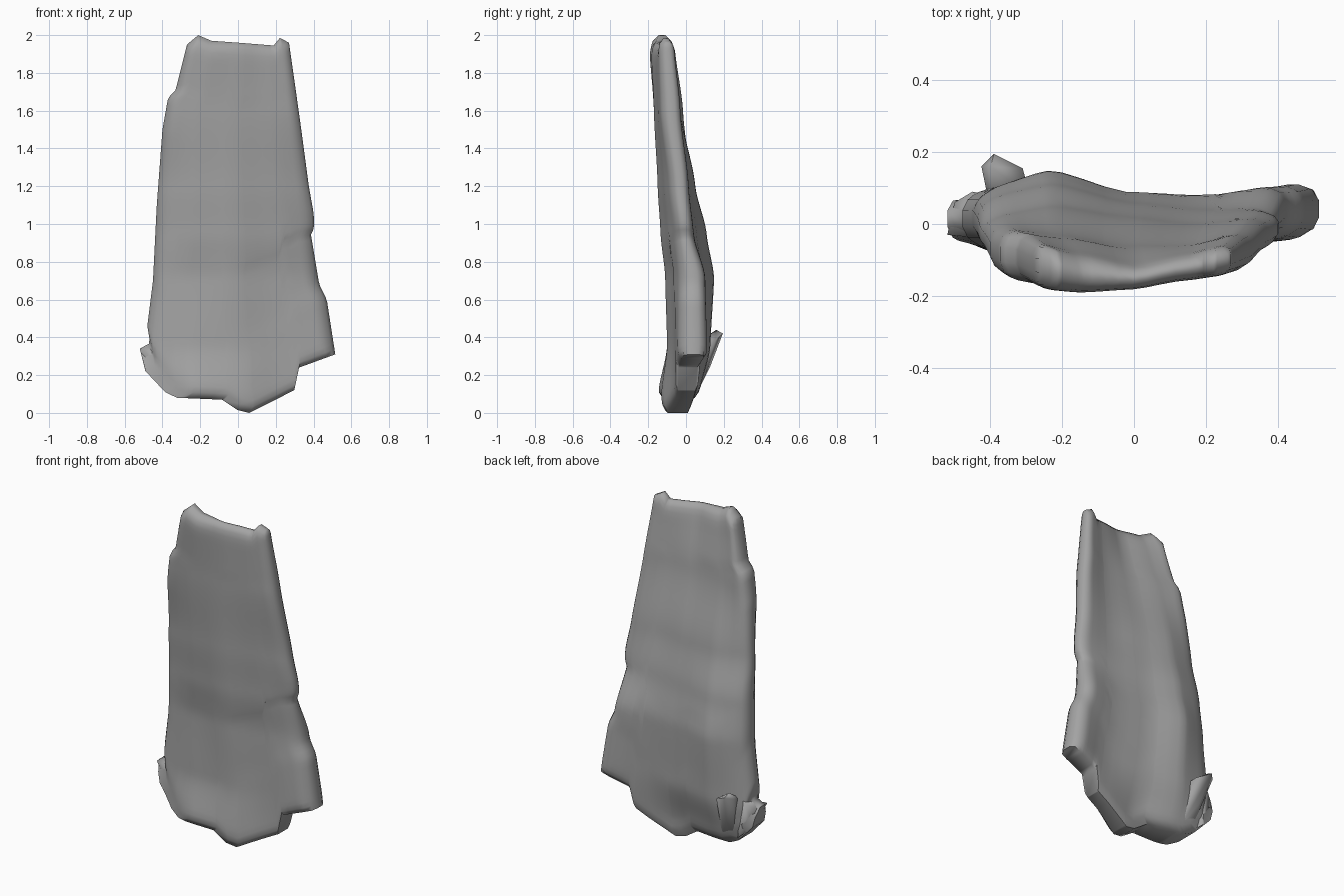
import bpy
import bmesh
import math

cube = bpy.data.objects.get("Cube")
if cube:
    bpy.data.objects.remove(cube, do_unlink=True)

stone = bpy.data.materials.new("weathered grey")
stone.use_nodes = True
grey = (0.37, 0.37, 0.37, 1)
stone.diffuse_color = grey
shader = stone.node_tree.nodes["Principled BSDF"]
shader.inputs["Base Color"].default_value = grey
shader.inputs["Roughness"].default_value = 0.9


def interpolate(points, t, smooth=False):
    """Piecewise interpolation through (position, value) pairs."""
    if t <= points[0][0]:
        return points[0][1]
    for (a, start), (b, end) in zip(points, points[1:]):
        if t <= b:
            f = (t - a) / (b - a)
            if smooth:
                f = f * f * (3 - 2 * f) * 0.5 + f * 0.5
            return start + (end - start) * f
    return points[-1][1]


def finish(name, bm, angle):
    """Turn a bmesh into a shaded object."""
    bmesh.ops.recalc_face_normals(bm, faces=bm.faces)
    mesh = bpy.data.meshes.new(name)
    bm.to_mesh(mesh)
    bm.free()
    mesh.materials.append(stone)
    obj = bpy.data.objects.new(name, mesh)
    bpy.context.collection.objects.link(obj)
    bpy.ops.object.select_all(action="DESELECT")
    obj.select_set(True)
    bpy.context.view_layer.objects.active = obj
    bpy.ops.object.shade_smooth_by_angle(angle=math.radians(angle))


# Broken outline: side edges by height, rims by position across the slab
right_edge = [(0.34, -0.52), (0.37, -0.465), (0.46, -0.48), (0.7, -0.45), (1.1, -0.43),
              (1.5, -0.4), (1.67, -0.37), (1.71, -0.33), (1.95, -0.27)]
left_edge = [(0.31, 0.515), (0.6, 0.47), (0.68, 0.43), (0.8, 0.41), (0.95, 0.385), (0.98, 0.405),
             (1.06, 0.4), (1.2, 0.375), (1.5, 0.335), (1.75, 0.3), (1.96, 0.27)]
bottom_rim = [(0, 0.34), (0.03, 0.22), (0.13, 0.11), (0.19, 0.08), (0.42, 0.07),
              (0.5, 0.015), (0.56, 0), (0.79, 0.12), (0.815, 0.24), (1, 0.31)]
top_rim = [(0, 1.95), (0.11, 2), (0.24, 1.97), (0.5, 1.96), (0.85, 1.945),
           (0.91, 1.985), (1, 1.96)]

# Depth of the front and back skins at a few heights, five stations across
levels = [0.1, 0.35, 0.72, 0.95, 1.2, 1.6, 1.95]
front = [(-0.06, -0.15, -0.13, -0.06, -0.03),
         (-0.06, -0.1, -0.1, -0.06, -0.04),
         (-0.06, -0.09, -0.11, -0.07, -0.03),
         (-0.07, -0.12, -0.135, -0.1, -0.05),
         (-0.09, -0.14, -0.15, -0.12, -0.08),
         (-0.15, -0.17, -0.17, -0.15, -0.13),
         (-0.18, -0.195, -0.185, -0.16, -0.14)]
back = [(0.08, 0.07, 0.02, 0.06, 0.1),
        (0.09, 0.13, 0.08, 0.07, 0.125),
        (0.09, 0.15, 0.09, 0.08, 0.11),
        (0.07, 0.11, 0.06, 0.04, 0.04),
        (0.02, 0.05, 0.02, 0, 0.02),
        (-0.01, -0.03, -0.06, -0.06, -0.02),
        (-0.05, -0.09, -0.12, -0.09, -0.055)]


def depth(skin, u, z):
    stations = [(level, interpolate([(i / 4, y) for i, y in enumerate(row)], u, True))
                for level, row in zip(levels, skin)]
    return interpolate(stations, z, True)


def roundness(distance, reach, thin):
    """Share of the full thickness near a worn edge."""
    f = min(1, distance / reach)
    return thin + (1 - thin) * math.sqrt(f * (2 - f))


def skin_point(skin, u, v, z):
    full = min(roundness(min(u, 1 - u), 0.09, 0.3),
               roundness(1 - v, 0.05, 0.3), roundness(v, 0.04, 0.75))
    middle = (depth(front, u, z) + depth(back, u, z)) / 2
    return middle + (depth(skin, u, z) - middle) * full


# Slab: two lofted skins joined around the rim
columns = sorted({u for u, z in bottom_rim + top_rim} | {i / 14 for i in range(15)}
                 | {0.015, 0.05, 0.95, 0.985})
rows = 60
bm = bmesh.new()
skins = []
for skin in (front, back):
    grid = []
    for r in range(rows + 1):
        v = r / rows
        heights = [interpolate(bottom_rim, u) * (1 - v) + interpolate(top_rim, u) * v
                   for u in columns]
        x0 = interpolate(right_edge, heights[0])
        x1 = interpolate(left_edge, heights[-1])
        grid.append([bm.verts.new((x0 + (x1 - x0) * u, skin_point(skin, u, v, z), z))
                     for u, z in zip(columns, heights)])
    skins.append(grid)
    for low, high in zip(grid, grid[1:]):
        for i in range(len(columns) - 1):
            bm.faces.new((low[i], low[i + 1], high[i + 1], high[i]))


def boundary(grid):
    return (grid[0] + [row[-1] for row in grid[1:]] + grid[-1][-2::-1]
            + [row[0] for row in grid[-2:0:-1]])


loops = [boundary(grid) for grid in skins]
for i in range(len(loops[0])):
    a, b = loops
    bm.faces.new((a[i - 1], a[i], b[i], b[i - 1]))
finish("slab", bm, 65)


def chunk(name, corners):
    """Rough lump hulled around a few corners."""
    bm = bmesh.new()
    for corner in corners:
        bm.verts.new(corner)
    bmesh.ops.convex_hull(bm, input=bm.verts)
    finish(name, bm, 65)


# Spur rising off the back near the lower right corner
chunk("back_spur", [(-0.425, 0.16, 0.41), (-0.39, 0.195, 0.42), (-0.31, 0.155, 0.38),
                    (-0.4, 0.16, 0.44), (-0.4, 0.04, 0.36), (-0.29, 0.08, 0.36),
                    (-0.36, 0.13, 0.25), (-0.37, 0.07, 0.16), (-0.29, 0.07, 0.13)])
# Rounded lump on the lower right edge
chunk("corner_lump", [(-0.52, -0.03, 0.34), (-0.5, 0.06, 0.33), (-0.45, 0.09, 0.37),
                      (-0.42, -0.04, 0.32), (-0.49, 0.05, 0.22), (-0.4, 0.08, 0.14),
                      (-0.38, -0.05, 0.13), (-0.4, 0.06, 0.38)])
